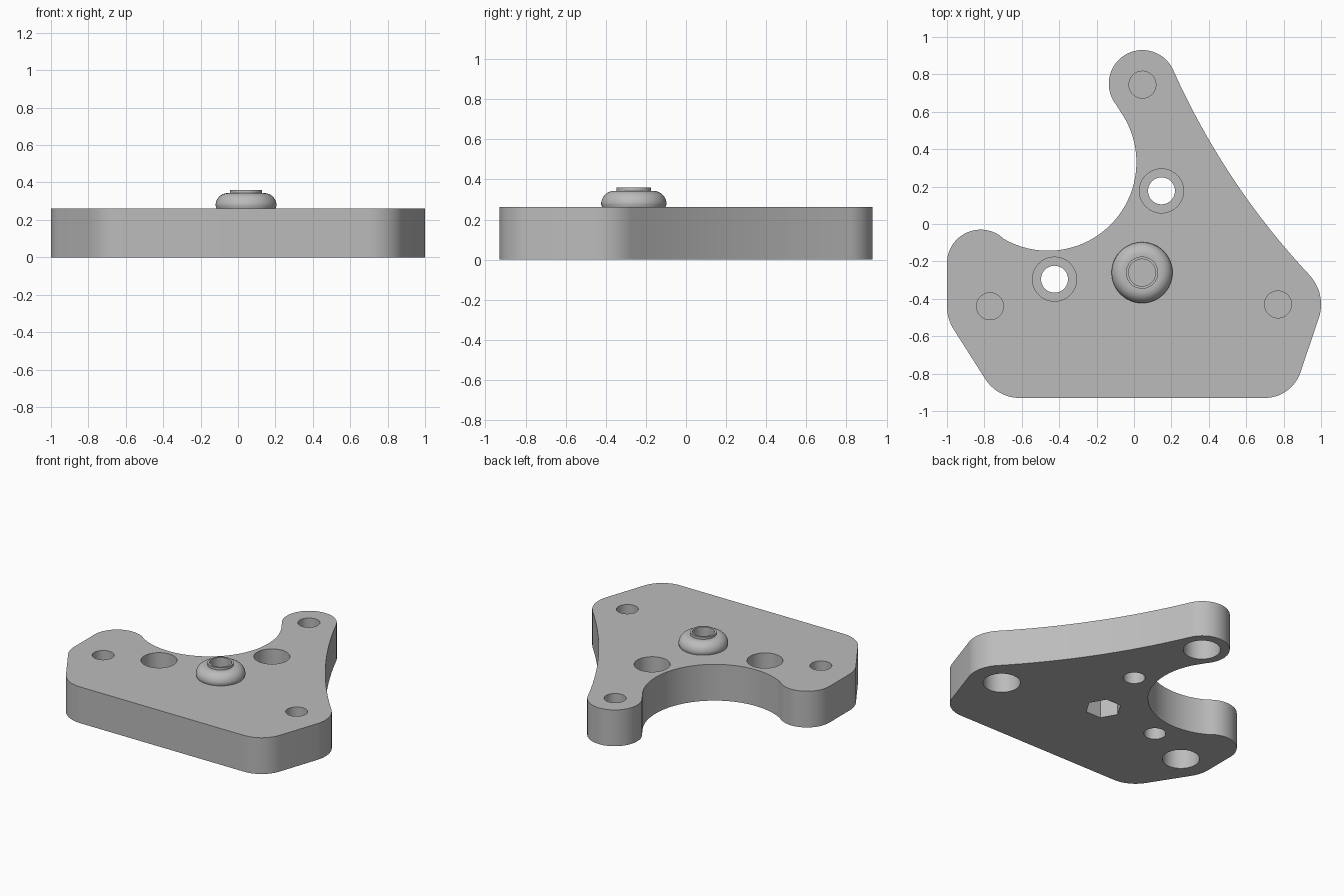
import bpy, bmesh
from math import radians, sin, cos, pi
from mathutils import Vector, Matrix

if "Cube" in bpy.data.objects:
    bpy.data.objects.remove(bpy.data.objects["Cube"])

TOP = 0.262
DOME = (0.043, -0.26)

grey = bpy.data.materials.new("plain grey")
grey.use_nodes = True
colour = (0.5, 0.5, 0.5, 1)
grey.diffuse_color = colour
grey.node_tree.nodes["Principled BSDF"].inputs["Base Color"].default_value = colour


def add_object(name, bm):
    bmesh.ops.recalc_face_normals(bm, faces=bm.faces)
    mesh = bpy.data.meshes.new(name)
    bm.to_mesh(mesh)
    bm.free()
    mesh.materials.append(grey)
    obj = bpy.data.objects.new(name, mesh)
    bpy.context.collection.objects.link(obj)
    return obj


def arc(x, y, r, start, end, steps=14):
    angles = [radians(start + (end - start) * i / steps) for i in range(steps + 1)]
    return [Vector((x + r * cos(a), y + r * sin(a), 0)) for a in angles]


def bow(a, b, sag, steps=16):
    """Shallow inward curve between two points, ends left out."""
    d = b - a
    control = (a + b) / 2 - Vector((d.y, -d.x, 0)).normalized() * sag * 2
    ts = [i / steps for i in range(1, steps)]
    return [a * (1 - t) ** 2 + control * 2 * t * (1 - t) + b * t * t for t in ts]


def smooth(obj):
    bpy.ops.object.select_all(action='DESELECT')
    obj.select_set(True)
    bpy.context.view_layer.objects.active = obj
    bpy.ops.object.shade_smooth_by_angle(angle=radians(30))


# Plate outline, counter-clockwise from the front right corner
right_corner = arc(0.77, -0.43, 0.23, -18.4, 42)
back_lobe = arc(0.045, 0.75, 0.18, 23, 219.7, 32)
outline = arc(0.70, -0.73, 0.20, -90, -18.4) + right_corner
outline += bow(right_corner[-1], back_lobe[0], 0.055) + back_lobe
outline += arc(-0.46, 0.33, 0.473, 39.7, -123.7, 40)[1:-1]
outline += arc(-0.82, -0.21, 0.18, 56.3, 180, 24)
outline += arc(-0.77, -0.44, 0.23, 180, 213, 8)
outline += arc(-0.61, -0.71, 0.22, 213, 270)

bm = bmesh.new()
base = bm.faces.new([bm.verts.new(p) for p in outline])
raised = bmesh.ops.extrude_face_region(bm, geom=[base])["geom"]
for v in raised:
    if isinstance(v, bmesh.types.BMVert):
        v.co.z += TOP
plate = add_object("mounting_plate", bm)


def drill(x, y, r, low, high, sides=48):
    """Cut a round or polygonal hole in the plate between two heights."""
    cutter_bm = bmesh.new()
    place = Matrix.Translation((x, y, (low + high) / 2)) @ Matrix.Rotation(pi / 2, 4, 'Z')
    bmesh.ops.create_cone(cutter_bm, cap_ends=True, segments=sides, radius1=r,
                          radius2=r, depth=high - low, matrix=place)
    cutter = add_object("hole_cutter", cutter_bm)
    cutter.hide_render = True
    mod = plate.modifiers.new("hole", 'BOOLEAN')
    mod.operation = 'DIFFERENCE'
    mod.solver = 'EXACT'
    mod.object = cutter
    bpy.context.view_layer.objects.active = plate
    bpy.ops.object.modifier_apply(modifier=mod.name)
    bpy.data.objects.remove(cutter)


# Corner holes: narrow from above, wide pocket from below
for x, y in ((0.045, 0.745), (-0.77, -0.44), (0.77, -0.43)):
    drill(x, y, 0.072, 0.19, 0.4)
    drill(x, y, 0.122, -0.1, 0.175)

# Counterbored through holes
for x, y in ((0.147, 0.177), (-0.425, -0.295)):
    drill(x, y, 0.072, -0.1, 0.4)
    drill(x, y, 0.118, 0.13, 0.4)

# Central bore above, hexagonal socket below
drill(*DOME, 0.072, 0.19, 0.4)
drill(*DOME, 0.12, -0.1, 0.17, 6)
smooth(plate)

# Domed boss with a thin collar, turned around its axis
profile = [(0.158, TOP)]
for i in range(13):
    a = pi / 2 * i / 12
    profile.append((0.098 + 0.065 * cos(a), 0.277 + 0.066 * sin(a)))
profile += [(0.086, 0.343), (0.086, 0.36), (0.072, 0.36), (0.072, TOP)]
bm = bmesh.new()
verts = [bm.verts.new((r, 0, z)) for r, z in profile]
edges = [bm.edges.new(pair) for pair in zip(verts, verts[1:])]
bmesh.ops.spin(bm, geom=verts + edges, cent=(0, 0, 0), axis=(0, 0, 1),
               angle=2 * pi, steps=48, use_duplicate=False)
bmesh.ops.remove_doubles(bm, verts=bm.verts, dist=0.0005)
boss = add_object("domed_boss", bm)
boss.location = (*DOME, 0)
smooth(boss)
